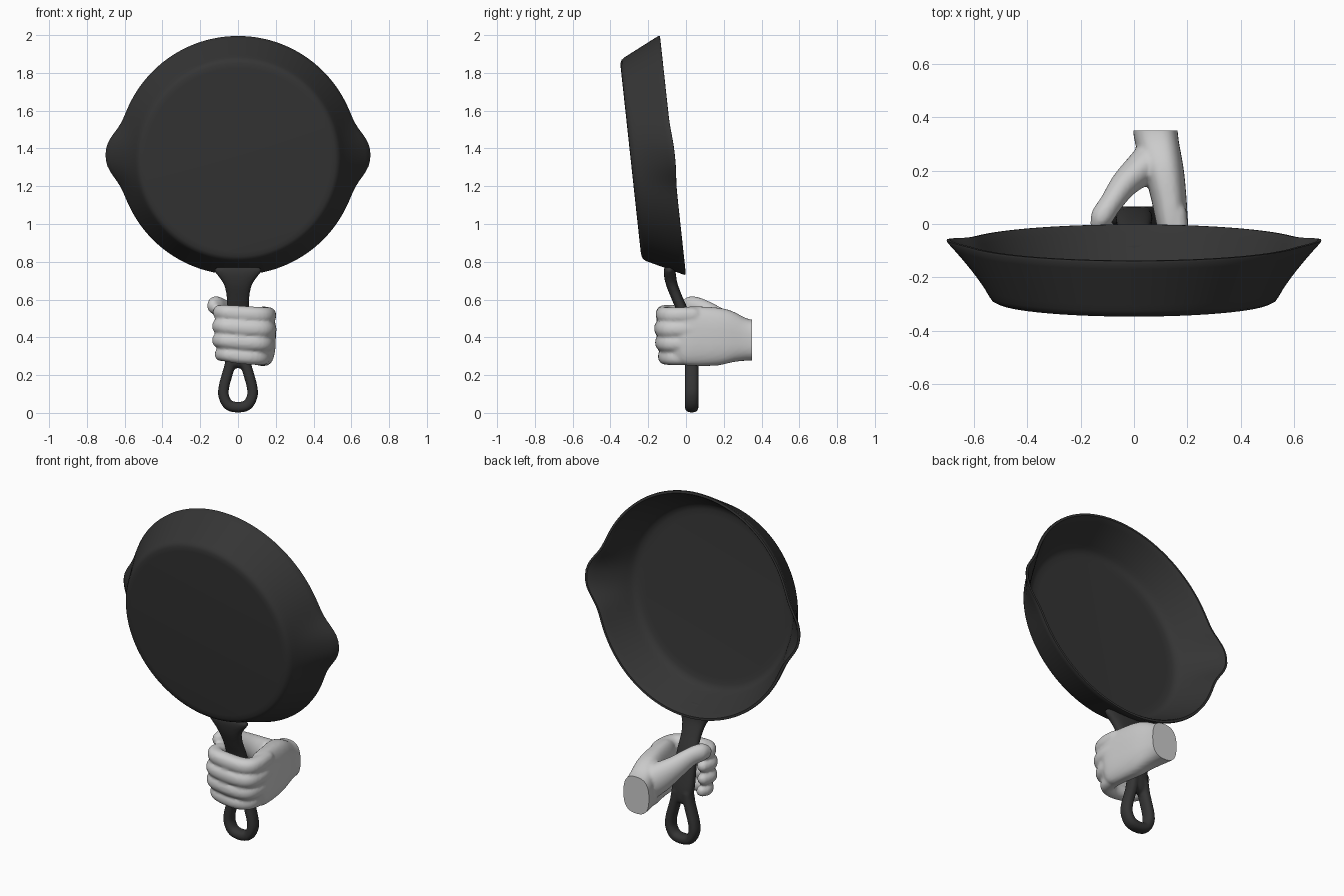
import bpy, bmesh, math
from mathutils import Vector, Matrix

if "Cube" in bpy.data.objects:
    bpy.data.objects.remove(bpy.data.objects["Cube"])

iron = bpy.data.materials.new("iron")
iron.diffuse_color = (0.035, 0.035, 0.035, 1)
iron.use_nodes = True
iron.node_tree.nodes["Principled BSDF"].inputs["Base Color"].default_value = iron.diffuse_color


def finish(name, bm, mat=None):
    bmesh.ops.recalc_face_normals(bm, faces=bm.faces)
    me = bpy.data.meshes.new(name)
    bm.to_mesh(me)
    bm.free()
    ob = bpy.data.objects.new(name, me)
    bpy.context.collection.objects.link(ob)
    if mat:
        me.materials.append(mat)
    activate(ob)
    return ob


def activate(ob):
    bpy.ops.object.select_all(action='DESELECT')
    ob.select_set(True)
    bpy.context.view_layer.objects.active = ob


def blend(ob, voxel, rounds):
    """Fuse overlapping tubes into one smooth skin."""
    activate(ob)
    m = ob.modifiers.new("fuse", 'REMESH')
    m.mode = 'VOXEL'
    m.voxel_size = voxel
    bpy.ops.object.modifier_apply(modifier=m.name)
    s = ob.modifiers.new("soften", 'SMOOTH')
    s.factor = 0.5
    s.iterations = rounds
    bpy.ops.object.modifier_apply(modifier=s.name)


def catmull(vals, steps=6):
    out = []
    for i in range(len(vals) - 1):
        p0, p1, p2, p3 = (vals[max(0, min(len(vals) - 1, i + k))] for k in (-1, 0, 1, 2))
        for s in range(steps):
            t = s / steps
            out.append(0.5 * (2 * p1 + (p2 - p0) * t + (2 * p0 - 5 * p1 + 4 * p2 - p3) * t * t
                              + (3 * p1 - p0 - 3 * p2 + p3) * t ** 3))
    return out + [vals[-1]]


def tube(bm, pts, radii, ref, power=1.0, sides=24):
    """Rounded tube: radii = (across, along ref); power < 1 squares the section."""
    ref = Vector(ref)
    P = catmull([Vector(p) for p in pts])
    R = catmull([Vector((a, b, 0)) for a, b in radii])
    T = [(P[min(i + 1, len(P) - 1)] - P[max(i - 1, 0)]).normalized() for i in range(len(P))]
    secs = list(zip(P, T, R))

    def cap(p, t, r, sgn):
        m = min(r.x, r.y)
        return [(p + t * sgn * m * math.sin(a), t, r * math.cos(a)) for a in (0.5, 1.0, 1.4)]
    secs = cap(*secs[0], -1)[::-1] + secs + cap(*secs[-1], 1)
    rings = []
    for p, t, r in secs:
        side = ref.cross(t).normalized()
        up = t.cross(side)
        ring = []
        for k in range(sides):
            c, s = math.cos(2 * math.pi * k / sides), math.sin(2 * math.pi * k / sides)
            c, s = (math.copysign(abs(v) ** power, v) for v in (c, s))
            ring.append(bm.verts.new(p + side * r.x * c + up * r.y * s))
        rings.append(ring)
    for a, b in zip(rings, rings[1:]):
        for k in range(sides):
            bm.faces.new((a[k], a[k - 1], b[k - 1], b[k]))
    bm.faces.new(rings[0])
    bm.faces.new(rings[-1])


# Pan bowl: tilted lathe (radius, depth below rim) with a pouring lip on each side
wall = lambda r0, d0, r1, d1: [(r0 + (r1 - r0) * i / 8, d0 + (d1 - d0) * i / 8) for i in range(9)]
profile = ([(0.49, 0.224), (0.515, 0.222), (0.532, 0.214)] + wall(0.543, 0.198, 0.636, 0.008)
           + [(0.635, 0.0), (0.622, -0.001)] + wall(0.614, 0.008, 0.525, 0.17)
           + [(0.51, 0.187), (0.485, 0.195), (0.45, 0.197)])
bm = bmesh.new()
N = 144
rings = []
for r, d in profile:
    ring = []
    for k in range(N):
        th = 2 * math.pi * k / N
        off = abs(math.asin(math.sin(th)))
        lip = math.exp(-(off / 0.2) ** 2.5) * max(0, 1 - d / 0.2) ** 1.6
        q = r + 0.066 * lip
        ring.append(bm.verts.new((q * math.cos(th), q * math.sin(th), d - 0.01 * lip)))
    rings.append(ring)
for a, b in zip(rings, rings[1:]):
    for k in range(N):
        bm.faces.new((a[k], a[k - 1], b[k - 1], b[k]))
bm.faces.new(rings[0])
bm.faces.new(rings[-1])
tilt = Matrix.Translation((0, -0.07, 1.364)) @ Matrix.Rotation(math.radians(96.2), 4, 'X')
bmesh.ops.transform(bm, matrix=tilt, verts=bm.verts)
finish("pan_bowl", bm, iron)
bpy.ops.object.shade_smooth_by_angle(angle=math.radians(40))

# Handle: flared neck, grip and hanging loop
bm = bmesh.new()
tube(bm, [(0, -0.088, 0.755), (0, -0.085, 0.73), (0, -0.075, 0.68), (0, -0.048, 0.61),
          (0, -0.015, 0.53), (0, 0.01, 0.43), (0, 0.027, 0.33), (0, 0.03, 0.27)],
     [(0.13, 0.03), (0.11, 0.032), (0.075, 0.03), (0.06, 0.029),
      (0.062, 0.03), (0.068, 0.034), (0.068, 0.036), (0.05, 0.034)], (0, 1, 0), 0.8)
half = [(0.05, 0.042), (0.076, 0.09), (0.074, 0.14), (0.058, 0.2), (0.044, 0.25), (0.034, 0.31)]
loop = [(-x, 0.03, z) for x, z in half[::-1]] + [(0, 0.03, 0.03)] + [(x, 0.03, z) for x, z in half]
tube(bm, loop, [(0.028, 0.036)] * len(loop), (0, 1, 0), 0.85)
handle = finish("pan_handle", bm, iron)
blend(handle, 0.008, 4)
bpy.ops.object.shade_smooth()
if not handle.data.materials:
    handle.data.materials.append(iron)

# Hand: wrist and palm, four curled fingers, thumb behind the handle
bm = bmesh.new()
tube(bm, [(0.08, 0.42, 0.385), (0.08, 0.35, 0.385), (0.09, 0.29, 0.39), (0.112, 0.2, 0.402),
          (0.13, 0.1, 0.405), (0.142, 0.0, 0.407), (0.14, -0.04, 0.405)],
     [(0.083, 0.108), (0.083, 0.108), (0.08, 0.118), (0.074, 0.148),
      (0.066, 0.157), (0.058, 0.155), (0.045, 0.14)], (0, 0, 1), 0.75, 32)
for z, r, right, front, left in ((0.516, 0.044, 0.198, -0.157, -0.138), (0.442, 0.045, 0.2, -0.165, -0.142),
                                 (0.367, 0.044, 0.19, -0.16, -0.142), (0.293, 0.04, 0.168, -0.145, -0.128)):
    a, b, c = right - r, front + r, left + r
    tube(bm, [(a, 0.04, z), (a + 0.004, -0.03, z), (a - 0.012, b + 0.025, z), (a - 0.06, b, z + 0.002),
              (0, b - 0.003, z + 0.008), (c + 0.03, b + 0.004, z + 0.015),
              (c, b + 0.04, z + 0.017), (c + 0.006, -0.03, z + 0.016)],
         [(r, r)] * 5 + [(r * 0.95, r * 0.92), (r * 0.9, r * 0.88), (r * 0.75, r * 0.78)], (0, 0, 1), 0.9)
tube(bm, [(0.09, 0.27, 0.4), (0.03, 0.21, 0.45), (-0.035, 0.15, 0.505), (-0.085, 0.08, 0.553),
          (-0.118, 0.03, 0.568), (-0.13, 0.005, 0.565)],
     [(0.07, 0.09), (0.064, 0.085), (0.052, 0.065), (0.043, 0.052), (0.043, 0.05), (0.034, 0.042)], (0, 0, 1))
hand = finish("hand", bm)
blend(hand, 0.009, 5)

# Flat cut across the wrist
bm = bmesh.new()
bm.from_mesh(hand.data)
cut = bmesh.ops.bisect_plane(bm, geom=bm.verts[:] + bm.edges[:] + bm.faces[:], plane_co=(0, 0.35, 0),
                             plane_no=(0, 1, 0), clear_outer=True)
bmesh.ops.holes_fill(bm, edges=[e for e in bm.edges if e.is_boundary], sides=0)
bm.to_mesh(hand.data)
bm.free()
activate(hand)
bpy.ops.object.shade_smooth_by_angle(angle=math.radians(50))
